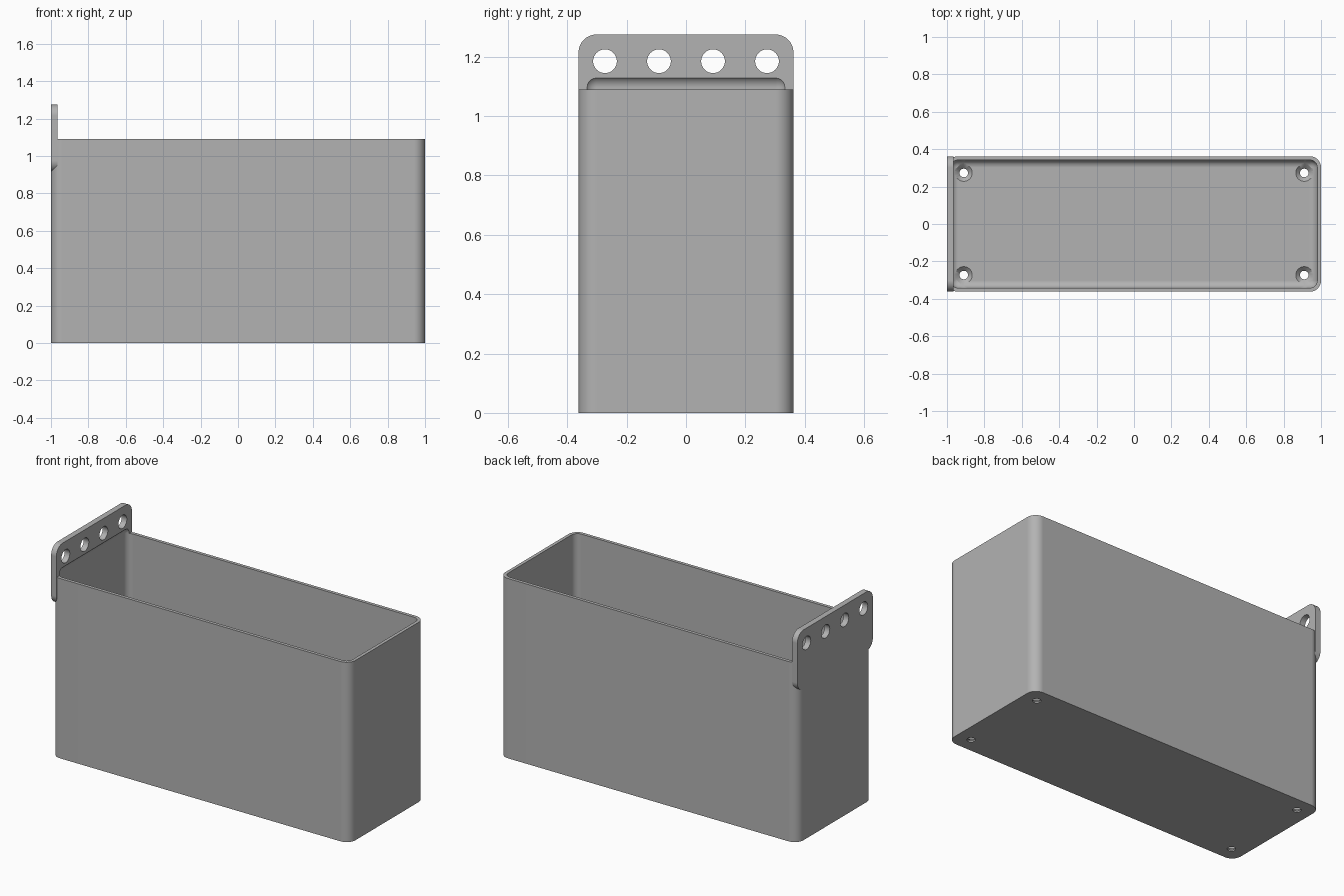
import bpy, bmesh, math
from mathutils import Matrix, Vector

WALL, FLOOR, HALF_Y, HEIGHT = 0.02, 0.03, 0.362, 1.09
PLATE_T = 0.035

if "Cube" in bpy.data.objects:
    bpy.data.objects.remove(bpy.data.objects["Cube"], do_unlink=True)

grey = bpy.data.materials.new("grey plastic")
grey.use_nodes = True
colour = (0.45, 0.45, 0.45, 1)
grey.diffuse_color = colour
grey.node_tree.nodes["Principled BSDF"].inputs["Base Color"].default_value = colour


def add_object(name, bm):
    mesh = bpy.data.meshes.new(name)
    bm.normal_update()
    bm.to_mesh(mesh)
    bm.free()
    mesh.materials.append(grey)
    ob = bpy.data.objects.new(name, mesh)
    bpy.context.collection.objects.link(ob)
    return ob


def rounded_box(name, lo, hi, radius, axis=None):
    """Box from lo to hi, rounding edges along one axis, or all edges."""
    lo, hi = Vector(lo), Vector(hi)
    bm = bmesh.new()
    bmesh.ops.create_cube(bm, size=1)
    size = hi - lo
    for v in bm.verts:
        v.co = (lo + hi) / 2 + Vector(c * s for c, s in zip(v.co, size))
    edges = [e for e in bm.edges if axis is None
             or abs((e.verts[0].co - e.verts[1].co)[axis]) > 1e-4]
    bmesh.ops.bevel(bm, geom=edges, offset=radius, segments=10,
                    profile=0.5, affect='EDGES')
    return add_object(name, bm)


def cone(bm, centre, r1, r2, depth, rot=Matrix()):
    bmesh.ops.create_cone(bm, cap_ends=True, segments=40, radius1=r1, radius2=r2,
                          depth=depth, matrix=Matrix.Translation(centre) @ rot)


def boolean(target, tool, operation):
    mod = target.modifiers.new(operation.lower(), 'BOOLEAN')
    mod.operation, mod.object, mod.solver = operation, tool, 'EXACT'
    bpy.context.view_layer.objects.active = target
    bpy.ops.object.modifier_apply(modifier=mod.name)
    bpy.data.objects.remove(tool, do_unlink=True)


# Bin body with rounded upright corners, and the hanging plate on its left end
body = rounded_box("hanging_bin", (-1, -HALF_Y, 0), (1, HALF_Y, HEIGHT), 0.06, axis=2)
plate = rounded_box("hanging_plate", (-1, -HALF_Y, 0.915),
                    (-1 + PLATE_T, HALF_Y, 1.275), 0.06, axis=0)
boolean(body, plate, 'UNION')

# Cavity, rounded on all edges, reaching a little into the plate
cavity = rounded_box("cavity_cutter", (-1 + WALL, -HALF_Y + WALL, FLOOR),
                     (1 - WALL, HALF_Y - WALL, 1.137), 0.04)
boolean(body, cavity, 'DIFFERENCE')

# Four round holes through the plate
bm = bmesh.new()
for y in (-0.273, -0.091, 0.091, 0.273):
    cone(bm, (-1 + PLATE_T / 2, y, 1.185), 0.04, 0.04, 0.2,
         Matrix.Rotation(math.pi / 2, 4, 'Y'))
boolean(body, add_object("plate_hole_cutter", bm), 'DIFFERENCE')

# Countersunk screw holes in the floor corners
corners = [(x, y) for x in (-0.91, 0.91) for y in (-0.273, 0.273)]
for name, r1, r2, z, depth in (("screw_hole_cutter", 0.023, 0.023, 0, 0.2),
                               ("countersink_cutter", 0.02, 0.07, 0.03, 0.05)):
    bm = bmesh.new()
    for x, y in corners:
        cone(bm, (x, y, z), r1, r2, depth)
    boolean(body, add_object(name, bm), 'DIFFERENCE')

# Smooth rounded parts, keeping edges sharp and flat walls flat
bpy.ops.object.select_all(action='DESELECT')
body.select_set(True)
bpy.context.view_layer.objects.active = body
bpy.ops.object.shade_smooth_by_angle(angle=math.radians(30))
normals = body.modifiers.new("weighted_normals", 'WEIGHTED_NORMAL')
normals.keep_sharp = True
